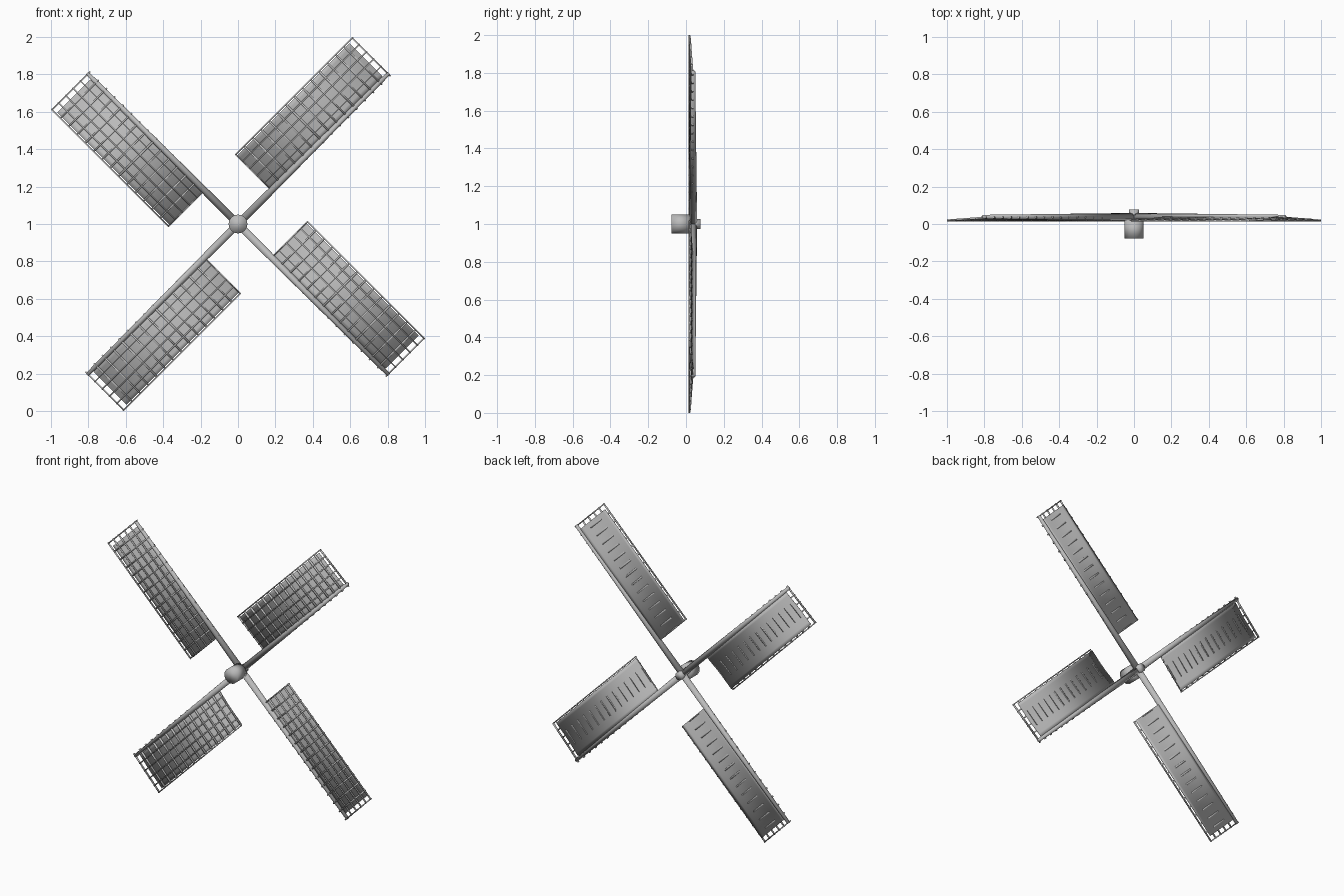
import bpy, bmesh, math
from mathutils import Matrix, Vector

if "Cube" in bpy.data.objects:
    bpy.data.objects.remove(bpy.data.objects["Cube"])

grey = bpy.data.materials.new("weathered grey")
grey.diffuse_color = (0.5, 0.5, 0.5, 1)
grey.use_nodes = True
grey.node_tree.nodes["Principled BSDF"].inputs["Base Color"].default_value = grey.diffuse_color

HUB_Z = 1.0
U0, U1 = 0.25, 1.14        # sail start and tip along the arm
V1 = 0.274                 # sail outer edge across the arm
RUNGS = 15


def lattice_y(v):
    """Depth of the tilted sail lattice at distance v from the arm."""
    return 0.034 - 0.015 * v / V1


def add_bar(bm, a, b, width, depth):
    """Rectangular bar from a to b."""
    a, b = Vector(a), Vector(b)
    d = b - a
    side = d.cross(Vector((0, 1, 0))).normalized()
    up = side.cross(d).normalized()
    rot = Matrix((d.normalized(), side, up)).transposed().to_4x4()
    m = Matrix.Translation((a + b) / 2) @ rot @ Matrix.Diagonal((d.length, width, depth, 1))
    bmesh.ops.create_cube(bm, size=1, matrix=m)


def finish(bm, name):
    bmesh.ops.recalc_face_normals(bm, faces=bm.faces)
    me = bpy.data.meshes.new(name)
    bm.to_mesh(me)
    bm.free()
    me.materials.append(grey)
    for p in me.polygons:
        p.use_smooth = True
    return me


def place(me, name, angle=0.0):
    ob = bpy.data.objects.new(name, me)
    bpy.context.collection.objects.link(ob)
    ob.location = (0, 0, HUB_Z)
    ob.rotation_euler = (0, -angle, 0)
    return ob


def drum(name, radius, y0, y1):
    bm = bmesh.new()
    m = Matrix.Translation((0, (y0 + y1) / 2, 0)) @ Matrix.Rotation(math.pi / 2, 4, 'X')
    bmesh.ops.create_cone(bm, cap_ends=True, segments=32, radius1=radius,
                          radius2=radius, depth=y1 - y0, matrix=m)
    place(finish(bm, name), name)


# Hub and rear axle
drum("hub", 0.05, -0.077, 0.02)
drum("axle", 0.027, 0.01, 0.077)

# Tapered arm
bm = bmesh.new()
m = Matrix.Translation((U1 / 2, 0.038, 0)) @ Matrix.Rotation(math.pi / 2, 4, 'Y')
bmesh.ops.create_cone(bm, cap_ends=True, segments=12, radius1=0.021,
                      radius2=0.011, depth=U1, matrix=m)
arm = finish(bm, "arm")

# Rungs crossing the arm
bm = bmesh.new()
for i in range(RUNGS):
    u = U0 + 0.005 + (U1 - U0 - 0.01) * i / (RUNGS - 1)
    w = 0.007 if i in (0, RUNGS - 1) else 0.010
    add_bar(bm, (u, lattice_y(-0.018), -0.018), (u, lattice_y(V1), V1), w, 0.010)
rungs = finish(bm, "rungs")

# Long rails
bm = bmesh.new()
for v in (0.055, 0.11, 0.165, 0.22, V1 - 0.003):
    y = lattice_y(v) - 0.003
    add_bar(bm, (U0, y, v), (U1, y, v), 0.007, 0.008)
rails = finish(bm, "rails")

# Sail cloth, bowed slightly forward in the middle
bm = bmesh.new()
N = 12
rows = []
for i in range(N + 1):
    t = i / N
    v = 0.012 + 0.25 * t
    y = lattice_y(v) + 0.0065 - 0.0042 * math.sin(math.pi * t) ** 2
    rows.append([bm.verts.new((u, y, v)) for u in (U0, 1.105)])
for a, b in zip(rows, rows[1:]):
    bm.faces.new((a[0], a[1], b[1], b[0]))
cloth = finish(bm, "sail_cloth")

# Four identical blades
for k in range(4):
    angle = math.radians(45 + 90 * k)
    for me in (arm, rungs, rails, cloth):
        ob = place(me, f"{me.name}_{k + 1}", angle)
        if me is cloth:
            solid = ob.modifiers.new("thickness", 'SOLIDIFY')
            solid.thickness = 0.002
            solid.offset = 0
